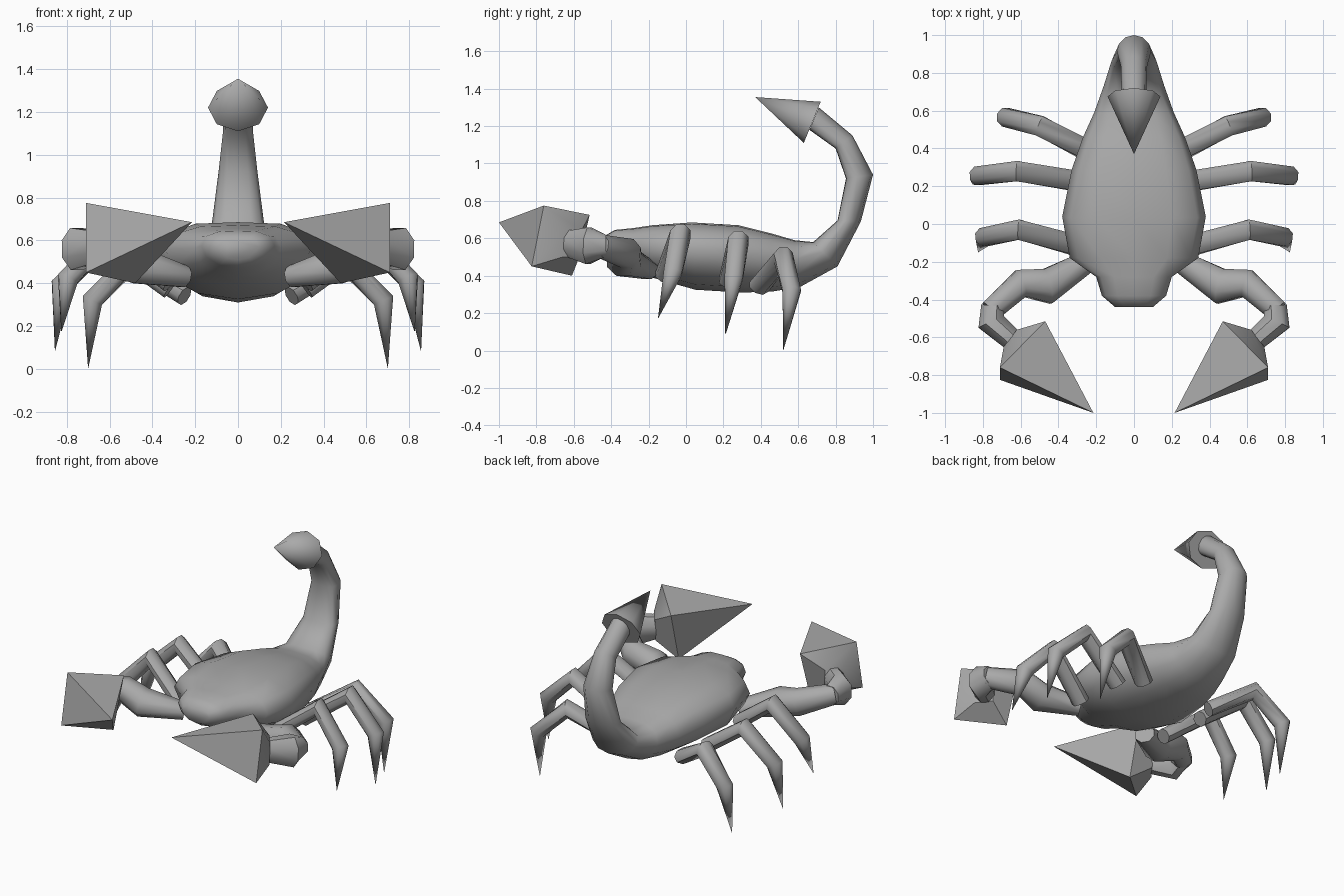
import bpy, bmesh, math
from mathutils import Vector

if "Cube" in bpy.data.objects:
    bpy.data.objects.remove(bpy.data.objects["Cube"])

grey = bpy.data.materials.new("shell_grey")
grey.diffuse_color = (0.40, 0.40, 0.40, 1)
grey.use_nodes = True
grey.node_tree.nodes["Principled BSDF"].inputs["Base Color"].default_value = grey.diffuse_color


def loft(name, rings, mirror=False, angle=60):
    """Skin a list of equal rings (a ring of one point closes to a tip)."""
    bm = bmesh.new()
    rows = [[bm.verts.new(p) for p in r] for r in rings]
    for a, b in zip(rows, rows[1:]):
        n = max(len(a), len(b))
        for i in range(n):
            j = (i + 1) % n
            if len(b) == 1:
                bm.faces.new((a[i], a[j], b[0]))
            else:
                bm.faces.new((a[i], a[j], b[j], b[i]))
    for row in (rows[0], rows[-1]):
        if len(row) > 2:
            bm.faces.new(row)
    bmesh.ops.recalc_face_normals(bm, faces=bm.faces)
    me = bpy.data.meshes.new(name)
    bm.to_mesh(me)
    bm.free()
    ob = bpy.data.objects.new(name, me)
    bpy.context.collection.objects.link(ob)
    me.materials.append(grey)
    bpy.ops.object.select_all(action='DESELECT')
    ob.select_set(True)
    bpy.context.view_layer.objects.active = ob
    bpy.ops.object.shade_smooth_by_angle(angle=math.radians(angle))
    if mirror:
        ob.modifiers.new("mirror", 'MIRROR')
    return ob


def section(by, bz, ty, tz, w, shape):
    """Symmetric ring between a lower and an upper midline point."""
    lo, hi = Vector((0, by, bz)), Vector((0, ty, tz))
    right = [lo.lerp(hi, h) + Vector((w * x, 0, 0)) for x, h in shape]
    left = [Vector((-p.x, p.y, p.z)) for p in right[-2:0:-1]]
    return right + left


def limb(name, path, ref, sides=8):
    """Tapered tube; each path entry is (point, half width on ref, other half width)."""
    pts = [Vector(p) for p, _, _ in path]
    rings = []
    for i, (_, a, b) in enumerate(path):
        if a == 0:
            rings.append([pts[i]])
            continue
        t = Vector()
        if i > 0:
            t += (pts[i] - pts[i - 1]).normalized()
        if i < len(pts) - 1:
            t += (pts[i + 1] - pts[i]).normalized()
        t.normalize()
        u = Vector(ref)
        u = (u - t * u.dot(t)).normalized()
        v = t.cross(u)
        ring = []
        for k in range(sides):
            f = 2 * math.pi * (k + 0.5) / sides
            ring.append(pts[i] + u * a * math.cos(f) * 1.06 + v * b * math.sin(f) * 1.06)
        rings.append(ring)
    return loft(name, rings, True, 50)


# Body and tail in one skin
shell = [(0, 0), (.5, .08), (.87, .3), (1, .6), (.88, .85), (.52, .98), (0, 1)]
spine = [(-.44, .51, -.44, .61, .10), (-.38, .47, -.38, .645, .17),
         (-.28, .43, -.28, .655, .20), (-.18, .39, -.18, .67, .34),
         (.05, .325, .03, .685, .38), (.30, .31, .28, .67, .33),
         (.46, .315, .46, .625, .27), (.61, .34, .58, .59, .21),
         (.81, .45, .68, .58, .16), (.935, .69, .81, .695, .12),
         (1.0, .94, .855, .92, .09), (.89, 1.15, .80, 1.08, .07),
         (.71, 1.30, .66, 1.18, .065)]
loft("body_and_tail", [section(*s, shell) for s in spine])

# Sting cone
oval = [(math.sin(k * math.pi / 4), .5 - .5 * math.cos(k * math.pi / 4)) for k in range(5)]
loft("sting", [section(.63, 1.11, .72, 1.33, .14, oval), [Vector((0, .37, 1.355))]], angle=60)

# Three pairs of legs: root, knee, ankle, foot
legs = {"front_leg": [(.32, -.11, .40), (.61, -.03, .62), (.795, -.07, .42), (.825, -.15, .17)],
        "middle_leg": [(.32, .23, .37), (.62, .28, .585), (.825, .255, .39), (.855, .21, .08)],
        "rear_leg": [(.25, .39, .34), (.50, .52, .50), (.68, .565, .32), (.70, .52, 0)]}
for name, (root, knee, ankle, foot) in legs.items():
    limb(name, [(root, .055, .045), (knee, .055, .055), (ankle, .05, .05), (foot, 0, 0)], (0, 1, 0))

# Claw arm: shoulder, upper arm, elbow, then a thick wrist
limb("claw_arm", [((.25, -.20, .43), .05, .06), ((.46, -.33, .48), .085, .095),
                  ((.60, -.315, .52), .08, .075), ((.76, -.46, .56), .06, .06)], (0, 0, 1))
limb("wrist", [((.75, -.43, .56), .06, .06), ((.755, -.52, .56), .10, .075),
               ((.655, -.605, .57), .075, .06), ((.61, -.65, .58), .075, .06)], (0, 0, 1))

# Claw: small neck, square flare, long point
neck = [(.69, -.65, .64), (.69, -.66, .50), (.62, -.57, .50), (.62, -.56, .64)]
flare = [(.71, -.76, .775), (.71, -.825, .45), (.48, -.61, .40), (.47, -.515, .725)]
loft("claw", [neck, flare, [(.215, -1.0, .685)]], True, 50)
